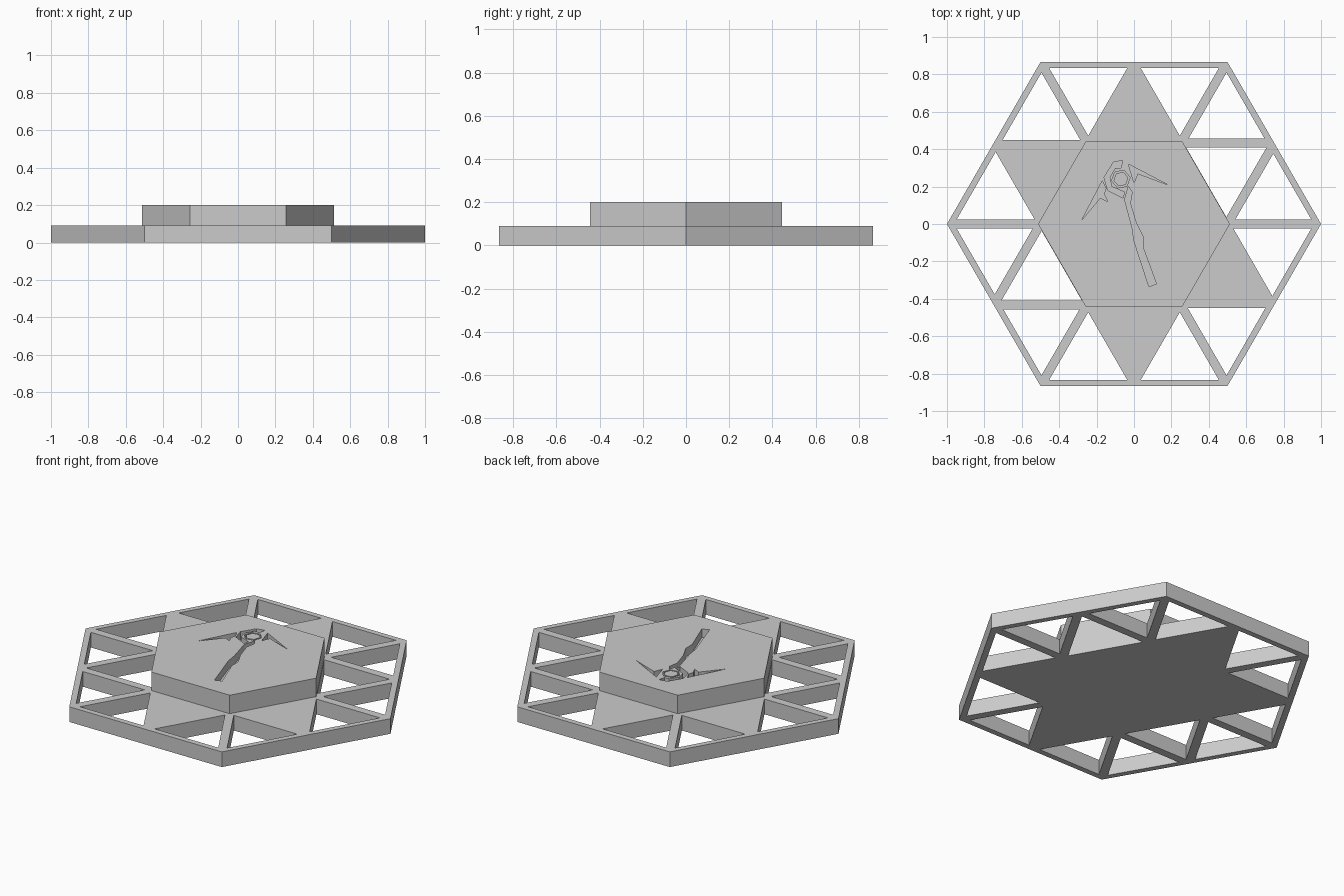
import bpy
import bmesh
from math import sin, cos, radians
from mathutils import Vector

if "Cube" in bpy.data.objects:
    bpy.data.objects.remove(bpy.data.objects["Cube"], do_unlink=True)

BASE_TOP = 0.09
TOP = 0.2
DEPTH = 0.05
BAR, STAR, RIM, CORE = 0.024, 0.015, 0.033, 0.013   # inset of a hole from each kind of edge

grey = bpy.data.materials.new("plain grey")
grey.use_nodes = True
colour = (0.6, 0.6, 0.6, 1)
grey.diffuse_color = colour
grey.node_tree.nodes["Principled BSDF"].inputs["Base Color"].default_value = colour


def hexagon(radius, turn=0, centre=(0, 0)):
    return [Vector(centre) + radius * Vector((cos(radians(60 * k + turn)), sin(radians(60 * k + turn))))
            for k in range(6)]


def prisms(name, outlines, bottom, top):
    """One object made of upright prisms, one for each outline."""
    bm = bmesh.new()
    for outline in outlines:
        face = bm.faces.new([bm.verts.new((p[0], p[1], bottom)) for p in outline])
        grown = bmesh.ops.extrude_face_region(bm, geom=[face])["geom"]
        verts = [v for v in grown if isinstance(v, bmesh.types.BMVert)]
        bmesh.ops.translate(bm, verts=verts, vec=(0, 0, top - bottom))
    bmesh.ops.recalc_face_normals(bm, faces=bm.faces)
    mesh = bpy.data.meshes.new(name)
    bm.to_mesh(mesh)
    bm.free()
    mesh.materials.append(grey)
    obj = bpy.data.objects.new(name, mesh)
    bpy.context.collection.objects.link(obj)
    return obj


def cut(target, cutter):
    cutter.hide_render = True
    mod = target.modifiers.new("cut", "BOOLEAN")
    mod.operation = "DIFFERENCE"
    mod.solver = "EXACT"
    mod.object = cutter
    bpy.context.view_layer.objects.active = target
    bpy.ops.object.modifier_apply(modifier=mod.name)
    bpy.data.objects.remove(cutter, do_unlink=True)


def inset_triangle(corners, insets):
    """Shrink an equilateral triangle; each inset belongs to the edge opposite its corner."""
    height = (corners[0] - corners[1]).length * cos(radians(30))
    shares = [d / height for d in insets]
    result = []
    for i in range(3):
        weights = list(shares)
        weights[i] = 1 - sum(shares) + shares[i]
        result.append(sum((w * c for w, c in zip(weights, corners)), Vector((0, 0))))
    return result


# Lattice base: open triangles around a partly filled star
outer = hexagon(1)
open_tips = (0, 3)
holes = []
for k in range(6):
    corner, inner = outer[k], outer[k] / 2
    for step, tip in ((1, k), (-1, (k - 1) % 6)):
        middle = (corner + outer[(k + step) % 6]) / 2
        side = BAR if tip in open_tips else STAR
        holes.append(inset_triangle((corner, middle, inner), (side, BAR, RIM)))
    if k in open_tips:
        following = outer[(k + 1) % 6]
        holes.append(inset_triangle(((corner + following) / 2, inner, following / 2), (CORE, BAR, BAR)))

base = prisms("lattice_base", [outer], 0, BASE_TOP)
cut(base, prisms("hole_cutter", holes, -0.1, 0.3))

# Raised hexagonal platform
platform = prisms("raised_platform", [hexagon(0.513)], BASE_TOP, TOP)

# Engraved pick, outlines in hundredths
handle = [(-5, 13), (-3, 20), (-1, 17), (-2, 11), (1, 1), (5, -7), (5, -13),
          (12, -32), (8, -33.5), (0, -9), (-1, -2)]
left_blade = [(-28, 2), (-17, 23), (-15, 19), (-16, 16), (-14, 12), (-18, 14)]
right_blade = [(-3, 32), (18, 21), (2, 27), (0, 22)]
collar = [(-6, 34), (-11, 33), (-16, 25), (-14, 18), (-6, 14),
          (-5, 17), (-12, 20), (-13, 25), (-10, 30), (-7, 30)]
engraving = [[(x / 100, y / 100) for x, y in part]
             for part in (handle, left_blade, right_blade, collar)]
gem_centre = (-0.07, 0.24)
engraving.append(hexagon(0.05, 10, gem_centre))
cut(platform, prisms("engraving_cutter", engraving, TOP - DEPTH, TOP + DEPTH))

# Gem left standing inside its groove
prisms("gem", [hexagon(0.04, 10, gem_centre)], TOP - DEPTH, TOP)
